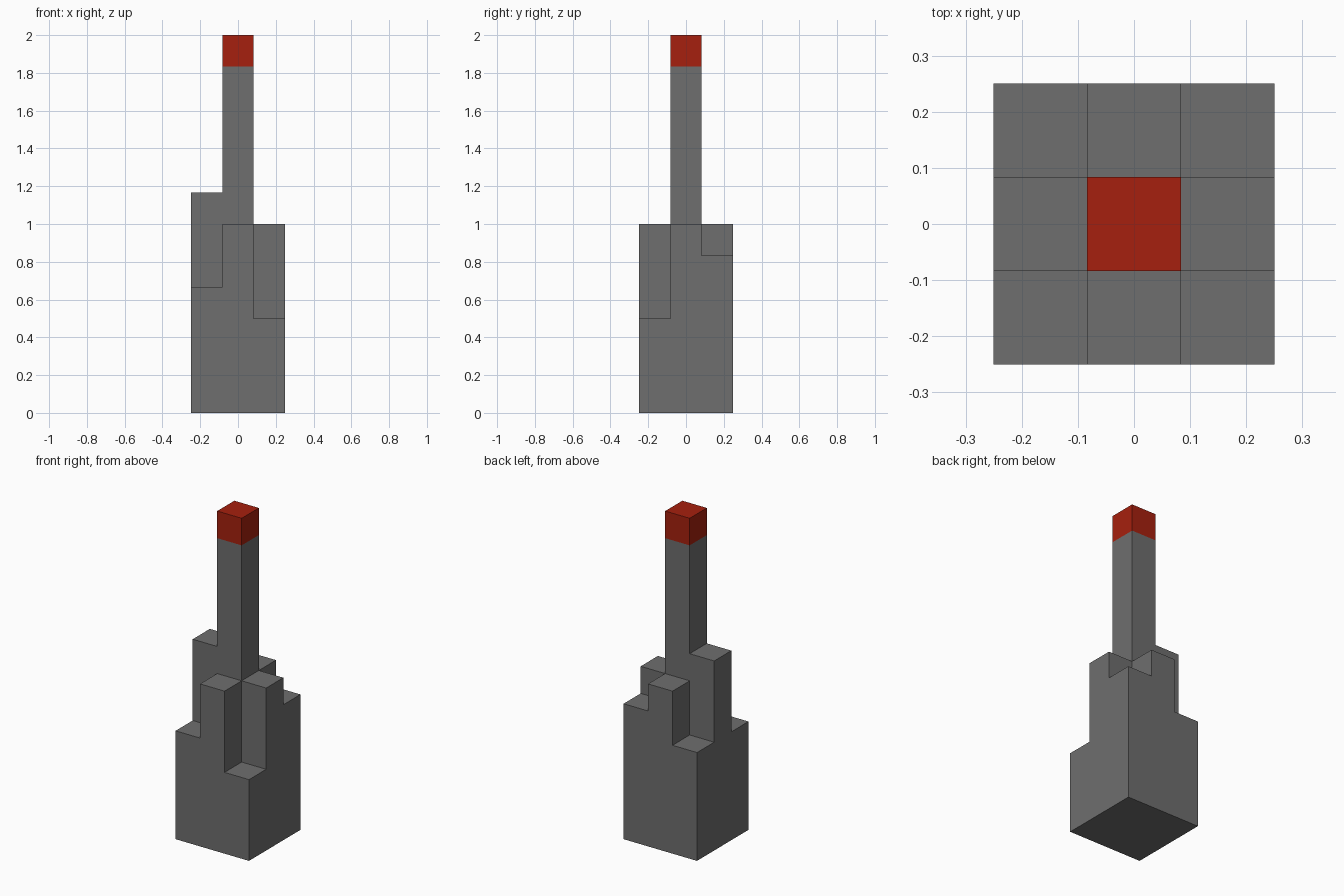
import bpy
import bmesh
from mathutils import Vector

UNIT = 1 / 6  # side of one building block

cube = bpy.data.objects.get("Cube")
if cube:
    bpy.data.objects.remove(cube, do_unlink=True)


def make_material(name, rgb):
    mat = bpy.data.materials.new(name)
    mat.use_nodes = True
    color = (*rgb, 1)
    mat.diffuse_color = color
    bsdf = next(n for n in mat.node_tree.nodes if n.type == "BSDF_PRINCIPLED")
    bsdf.inputs["Base Color"].default_value = color
    return mat


def build_columns(name, columns, mat):
    """Join square columns {(x, y): (bottom, top)} into one clean outer shell."""
    filled = {(x, y, z) for (x, y), span in columns.items() for z in range(*span)}
    bm = bmesh.new()
    for block in filled:
        for axis in range(3):
            for side in (-1, 1):
                normal = Vector((0, 0, 0))
                normal[axis] = side
                if tuple(int(c) for c in Vector(block) + normal) in filled:
                    continue
                # Exposed side of the block
                u = Vector((0, 0, 0))
                u[(axis + 1) % 3] = 0.5
                v = normal.cross(u)
                centre = Vector(block) + Vector((0, 0, 0.5)) + normal / 2
                corners = (centre - u - v, centre + u - v, centre + u + v, centre - u + v)
                bm.faces.new([bm.verts.new(c * UNIT) for c in corners])
    bmesh.ops.remove_doubles(bm, verts=bm.verts, dist=0.001)
    bmesh.ops.dissolve_limit(bm, angle_limit=0.01, verts=bm.verts, edges=bm.edges)
    mesh = bpy.data.meshes.new(name)
    bm.to_mesh(mesh)
    bm.free()
    mesh.materials.append(mat)
    obj = bpy.data.objects.new(name, mesh)
    bpy.context.collection.objects.link(obj)
    return obj


grey = make_material("stone grey", (0.157, 0.157, 0.157))
red = make_material("beacon red", (0.381, 0.0144, 0.0044))

# Stepped tower: column heights in blocks, rows from front to back
rows = [
    (4, 6, 3),
    (7, 11, 6),
    (4, 6, 5),
]
tower = {(i - 1, j - 1): (0, h) for j, row in enumerate(rows) for i, h in enumerate(row)}
build_columns("stepped_tower", tower, grey)

# Red block on top of the spire
build_columns("spire_tip", {(0, 0): (11, 12)}, red)
